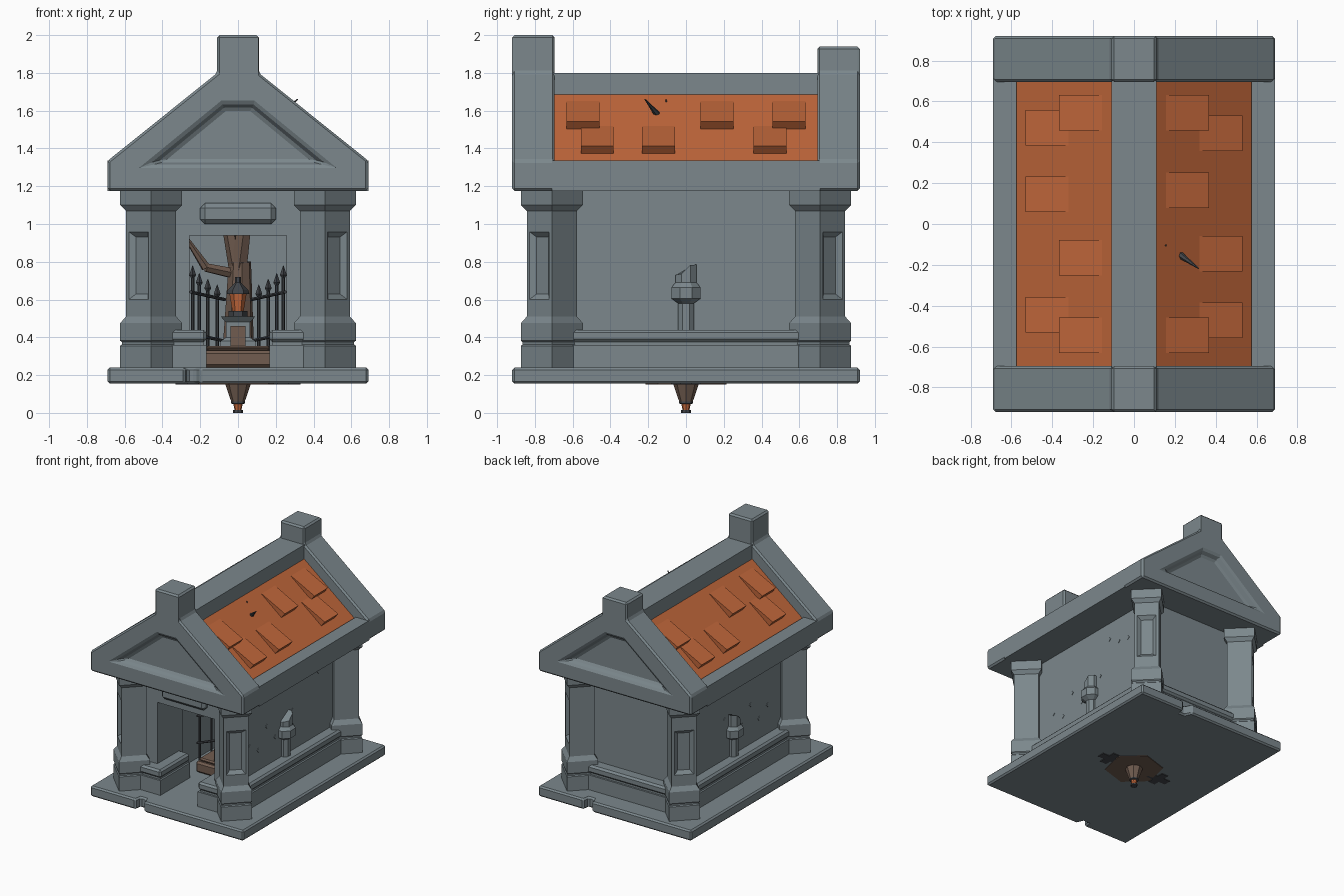
import bpy, bmesh, math, random
from mathutils import Vector, Matrix

if "Cube" in bpy.data.objects:
    bpy.data.objects.remove(bpy.data.objects["Cube"])

def material(name, col):
    m = bpy.data.materials.new(name)
    m.diffuse_color = (*col, 1)
    m.use_nodes = True
    m.node_tree.nodes["Principled BSDF"].inputs["Base Color"].default_value = m.diffuse_color
    return m

STONE = material("grey_stone", (0.20, 0.245, 0.265))
ORANGE = material("orange_tile", (0.53, 0.135, 0.043))
BROWN = material("brown_wood", (0.165, 0.108, 0.08))
IRON = material("dark_iron", (0.055, 0.06, 0.068))

def finish(name, bm, mat, bevel=0):
    bmesh.ops.recalc_face_normals(bm, faces=bm.faces)
    me = bpy.data.meshes.new(name)
    bm.to_mesh(me)
    bm.free()
    me.materials.append(mat)
    ob = bpy.data.objects.new(name, me)
    bpy.context.collection.objects.link(ob)
    if bevel:
        b = ob.modifiers.new("bevel", 'BEVEL')
        b.width, b.segments, b.limit_method = bevel, 1, 'ANGLE'
    return ob

def box(name, lo, hi, mat, bevel=0):
    bm = bmesh.new()
    bmesh.ops.create_cube(bm, size=1)
    lo, hi = Vector(lo), Vector(hi)
    for v in bm.verts:
        v.co = (lo + hi) / 2 + v.co * (hi - lo)
    return finish(name, bm, mat, bevel)

def loft(name, loops, mat, bevel=0):
    """Join closed loops of equal length and cap both ends."""
    bm = bmesh.new()
    rings = [[bm.verts.new(p) for p in lp] for lp in loops]
    n = len(rings[0])
    for a, b in zip(rings, rings[1:]):
        for i in range(n):
            bm.faces.new((a[i], a[(i + 1) % n], b[(i + 1) % n], b[i]))
    bm.faces.new(rings[0][::-1])
    bm.faces.new(rings[-1])
    return finish(name, bm, mat, bevel)

def prism_y(name, pts, y0, y1, mat, bevel=0):
    return loft(name, [[(x, y, z) for x, z in pts] for y in (y0, y1)], mat, bevel)

def lathe(name, prof, n, loc, mat, rot=0):
    ang = [rot + 2 * math.pi * i / n for i in range(n)]
    return loft(name, [[(loc[0] + r * math.cos(a), loc[1] + r * math.sin(a), z) for a in ang]
                       for r, z in prof], mat)

def rod(name, a, b, r0, r1, mat, n=6):
    a, b = Vector(a), Vector(b)
    q = (b - a).to_track_quat('Z', 'Y')
    ring = lambda p, r: [p + q @ Vector((r * math.cos(2 * math.pi * i / n),
                                         r * math.sin(2 * math.pi * i / n), 0)) for i in range(n)]
    return loft(name, [ring(a, r0), ring(b, r1)], mat)

def mirrored(half):
    return half + [(-x, z) for x, z in reversed(half)]

# floor slab with a chipped notch at front and back
half = [(-.69, -.92), (-.28, -.92), (-.27, -.865), (-.225, -.865), (-.20, -.92), (.69, -.92)]
plan = half + [(-x, -y) for x, y in half]
loft("floor_slab", [[(x, y, z) for x, y in plan] for z in (.155, .24)], STONE, .012)

# walls: back, two sides, thick front with doorway
WX, WY, DX = .42, .67, .257
box("back_wall", (-WX, WY - .1, .24), (WX, WY, 1.18), STONE)
for s, tag in ((-1, "left"), (1, "right")):
    x = sorted((s * (WX - .1), s * WX))
    box(tag + "_wall", (x[0], -WY, .24), (x[1], WY, 1.18), STONE)
    x = sorted((s * DX, s * WX))
    box(tag + "_front_wall", (x[0], -WY, .24), (x[1], -.35, 1.18), STONE)
box("door_header", (-DX, -WY, .94), (DX, -.35, 1.18), STONE)
box("door_plaque", (-.20, -.72, 1.0), (.20, -.65, 1.11), STONE, .025)

# stepped kerb round the foot of the walls, with a thin groove
for tag, z0, z1, o, bev in (("lower", .24, .36, .09, 0), ("groove", .355, .38, .075, 0),
                            ("upper", .375, .44, .09, .015)):
    ox, oy, dx = WX + o, WY + o, DX - o
    box(tag + "_back_kerb", (-ox, WY - .02, z0), (ox, oy, z1), STONE, bev)
    for s in (-1, 1):
        x = sorted((s * (WX - .02), s * ox))
        box(tag + "_side_kerb", (x[0], -oy, z0), (x[1], oy, z1), STONE, bev)
        x = sorted((s * dx, s * ox))
        box(tag + "_front_kerb", (x[0], -oy, z0), (x[1], -.38, z1), STONE, bev)

# corner pillars: square, turned 45 degrees, recessed panel facing outwards
prof = [(.164, .235), (.164, .355), (.155, .362), (.155, .375), (.164, .382), (.164, .475),
        (.133, .51), (.133, .58), (.133, .98), (.133, 1.07), (.164, 1.10), (.164, 1.18)]
for sx in (-1, 1):
    for sy in (-1, 1):
        ob = lathe("corner_pillar", prof, 4, (sx * .46, sy * .71), STONE)
        bm = bmesh.new()
        bm.from_mesh(ob.data)
        out = Vector((sx, sy, 0)).normalized()
        f = [f for f in bm.faces if f.normal.dot(out) > .9
             and abs(f.calc_center_median().z - .78) < .02]
        bmesh.ops.inset_individual(bm, faces=f, thickness=.03)
        bmesh.ops.inset_individual(bm, faces=f, thickness=.04, depth=-.025)
        bm.to_mesh(ob.data)
        bm.free()

# broken column ornament on each side wall
for s in (-1, 1):
    ob = lathe("wall_ornament", [(.045, .40), (.045, .58), (.083, .605), (.083, .665), (.06, .69),
                                 (.06, .76)], 8, (s * .42, 0), STONE, math.pi / 8)
    for v in ob.data.vertices:
        if v.co.z > .75:
            v.co.z += max(-.03, min(.025, v.co.y))
    # small raised chips in the masonry
    random.seed(4)
    for i in range(9):
        y, z = -.45 + .11 * i, random.uniform(.55, 1.08)
        if abs(y) < .1:
            continue
        loft("wall_chip", [[(s * x, y + .018 * a, z + .018 * b) for a, b in
                            ((1, 0), (0, 1), (-1, 0), (0, -1))] for x in (.41, .424)], STONE)

# roof core: eave beams, sloping beds and flat ridge beam
prism_y("roof_core", mirrored([(.69, 1.175), (.69, 1.335), (.575, 1.335), (.575, 1.305),
                               (.11, 1.677), (.11, 1.80)]), -.71, .71, STONE)

# gable ends with finial posts and recessed tympanum
for s, top, tag in ((-1, 2.0, "front"), (1, 1.94, "back")):
    g = prism_y(tag + "_gable", mirrored([(.69, 1.175), (.69, 1.335), (.11, 1.80), (.11, top)]),
                s * .695, s * .92, STONE)
    cut = loft("recess_cutter", [
        [(x, s * y, z) for x, z in mirrored([(w, zb), (t, zt)])]
        for y, w, zb, t, zt in ((.93, .503, 1.306, .088, 1.645), (.87, .41, 1.33, .07, 1.61))], STONE)
    m = g.modifiers.new("recess", 'BOOLEAN')
    m.operation, m.object, m.solver = 'DIFFERENCE', cut, 'EXACT'
    b = g.modifiers.new("bevel", 'BEVEL')
    b.width, b.segments, b.limit_method, b.angle_limit = .013, 1, 'ANGLE', math.radians(50)
    dg = bpy.context.evaluated_depsgraph_get()
    g.data = bpy.data.meshes.new_from_object(g.evaluated_get(dg))
    g.modifiers.clear()
    bpy.data.objects.remove(cut)

# orange roof beds and loose wedge tiles (left side is the right side turned half round)
def bed(x):
    return 1.685 - .8 * (x - .11)

n = Vector((.8, 1)).normalized()
for s in (-1, 1):
    prism_y("roof_bed", [(s * x, z) for x, z in ((.10, bed(.10)), (.58, bed(.58)),
                         (.58, bed(.58) - .03), (.10, bed(.10) - .03))], -.70, .70, ORANGE)
    for x0, ys in ((.157, (.545, .165, -.545)), (.32, (.445, -.145, -.47))):
        x1 = x0 + .18
        tip = Vector((x1, bed(x1))) + n * .05
        low = Vector((x1, bed(x1))) - n * .01
        sec = [(x0, bed(x0) + .003), tip, low, (x0, bed(x0) - .01)]
        for y in ys:
            prism_y("roof_tile", [(s * p[0], p[1]) for p in sec], s * y - .087, s * y + .087, ORANGE)

# torch foot showing under the floor, with wooden and iron undersides
lathe("torch_handle", [(.036, .06), (.07, .16)], 8, (0, 0), BROWN)
lathe("torch_collar", [(.022, .045), (.036, .05), (.036, .062)], 8, (0, 0), IRON)
lathe("torch_glow", [(.018, .012), (.025, .05)], 8, (0, 0), ORANGE)
lathe("torch_foot", [(.026, 0), (.026, .014)], 8, (0, 0), IRON)
lathe("wood_underside", [(.22, .15), (.22, .16)], 6, (0, 0), BROWN, .3)
for s in (-1, 1):
    box("iron_foot_long", (s * .24 - .09, -.03, .15), (s * .24 + .09, .03, .16), IRON)
    box("iron_foot_cross", (s * .24 - .03, -.08, .15), (s * .24 + .03, .08, .16), IRON)

# chamber contents: casket, plinth, lantern
box("casket", (-.19, -.28, .24), (.19, .35, .33), BROWN, .015)
box("casket_lid", (-.17, -.26, .33), (.17, .33, .355), BROWN, .01)
lathe("plinth", [(.13, .35), (.13, .38), (.09, .40), (.09, .48), (.13, .51)], 4, (0, .12), STONE, math.pi / 4)
box("casket_post", (-.04, -.25, .34), (.04, -.18, .46), BROWN)
lathe("lantern_base", [(.05, .51), (.05, .54)], 6, (0, 0), IRON)
lathe("lantern_glass", [(.03, .54), (.045, .63)], 6, (0, 0), ORANGE)
lathe("lantern_cap", [(.06, .63), (.055, .65), (.015, .69), (.015, .72)], 6, (0, 0), IRON)

# iron fence with spiked posts
for s in (-1, 1):
    for x, y, h in ((.24, -.15, .72), (.205, -.05, .68), (.16, .05, .65), (.11, .15, .62)):
        rod("fence_post", (s * x, y, .24), (s * x, y, h), .009, .009, IRON)
        lathe("fence_spike", [(.006, h - .01), (.018, h + .01), (.001, h + .06)], 4, (s * x, y), IRON)
    for z in (.40, .62):
        rod("fence_rail", (s * .25, -.17, z + .02), (s * .07, .2, z - .02), .009, .009, IRON)

# bare tree whose twig tips pierce the roof
rod("tree_trunk", (0, .25, .24), (.01, .2, .8), .09, .06, BROWN, 8)
rod("tree_fork_right", (.0, .2, .74), (.06, .1, 1.2), .05, .035, BROWN)
rod("tree_fork_left", (.0, .2, .74), (-.08, .15, 1.15), .045, .03, BROWN)
rod("tree_branch", (-.03, .2, .74), (-.17, .15, .77), .03, .025, BROWN)
rod("tree_branch_tip", (-.17, .15, .77), (-.27, .12, .92), .025, .012, BROWN)
rod("roof_twig", (.21, -.14, 1.565), (.315, -.217, 1.66), .02, .003, IRON)
rod("roof_twig_small", (.15, -.10, 1.62), (.157, -.107, 1.66), .008, .003, IRON)
